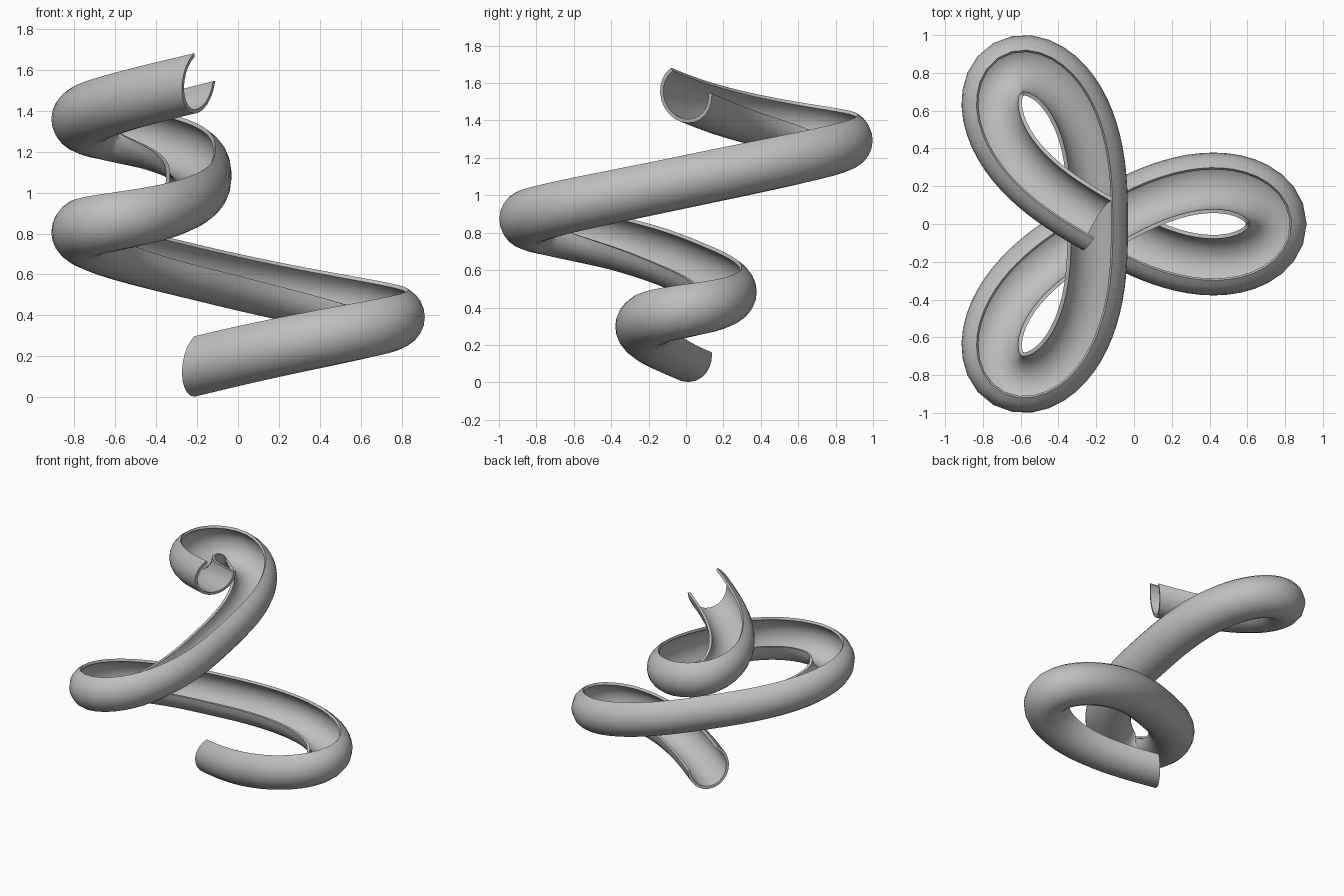
import bpy
import bmesh
import math
from mathutils import Vector

old = bpy.data.objects.get("Cube")
if old:
    bpy.data.objects.remove(old, do_unlink=True)

PETAL, ROUNDNESS, CENTRE_X = 0.946, 0.57, -0.192   # three-petal plan
Z_START, Z_END = 0.16, 1.545
RADIUS, WALL, LEAN = 0.16, 0.02, 0.15              # trough section
STEPS, ARC_STEPS, DENSE = 120, 16, 6000


def plan_point(theta):
    c = math.cos(3 * theta)
    r = PETAL * math.copysign(abs(c) ** ROUNDNESS, c)
    return Vector((CENTRE_X + r * math.cos(theta), r * math.sin(theta), 0))


def even_path():
    """Points evenly spaced along the three petals, climbing steadily."""
    dense = [plan_point(math.pi * (i / DENSE - 1 / 6)) for i in range(DENSE + 1)]
    lengths = [0.0]
    for a, b in zip(dense, dense[1:]):
        lengths.append(lengths[-1] + (b - a).length)
    path, j = [], 0
    for i in range(STEPS + 1):
        target = lengths[-1] * i / STEPS
        while j < DENSE - 1 and lengths[j + 1] < target:
            j += 1
        f = (target - lengths[j]) / max(lengths[j + 1] - lengths[j], 1e-9)
        p = dense[j].lerp(dense[j + 1], f)
        p.z = Z_START + (Z_END - Z_START) * i / STEPS
        path.append(p)
    return path


def trough_profile():
    """Banked open ring: outer arc, then inner arc back again."""
    angles = [math.radians(120 + 240 * i / ARC_STEPS) for i in range(ARC_STEPS + 1)]
    outer = [(RADIUS * math.cos(a), RADIUS * math.sin(a)) for a in angles]
    inner = [((RADIUS - WALL) * math.cos(a), (RADIUS - WALL) * math.sin(a))
             for a in reversed(angles)]
    return outer + inner


# Sweep the trough along the path
path, profile = even_path(), trough_profile()
bm = bmesh.new()
rings = []
for i, p in enumerate(path):
    forward = path[min(i + 1, STEPS)] - path[max(i - 1, 0)]
    forward.z = 0
    forward.normalize()
    left = Vector((-forward.y, forward.x, 0))
    up = (Vector((0, 0, 1)) + forward * LEAN).normalized()
    rings.append([bm.verts.new(p + left * u + up * w) for u, w in profile])
n = len(profile)
for a, b in zip(rings, rings[1:]):
    for k in range(n):
        m = (k + 1) % n
        bm.faces.new((a[k], a[m], b[m], b[k]))

# Close the wall at both ends
for ring in (rings[0], rings[-1]):
    for k in range(ARC_STEPS):
        bm.faces.new((ring[k], ring[k + 1], ring[n - 2 - k], ring[n - 1 - k]))
bmesh.ops.recalc_face_normals(bm, faces=bm.faces[:])

mesh = bpy.data.meshes.new("spiral_slide")
bm.to_mesh(mesh)
bm.free()
slide = bpy.data.objects.new("spiral_slide", mesh)
bpy.context.collection.objects.link(slide)

# Plain grey finish
grey = bpy.data.materials.new("plain_grey")
grey.use_nodes = True
colour = (0.52, 0.52, 0.52, 1)
grey.diffuse_color = colour
grey.node_tree.nodes["Principled BSDF"].inputs["Base Color"].default_value = colour
mesh.materials.append(grey)

bpy.ops.object.select_all(action="DESELECT")
slide.select_set(True)
bpy.context.view_layer.objects.active = slide
bpy.ops.object.shade_smooth_by_angle(angle=math.radians(40))
